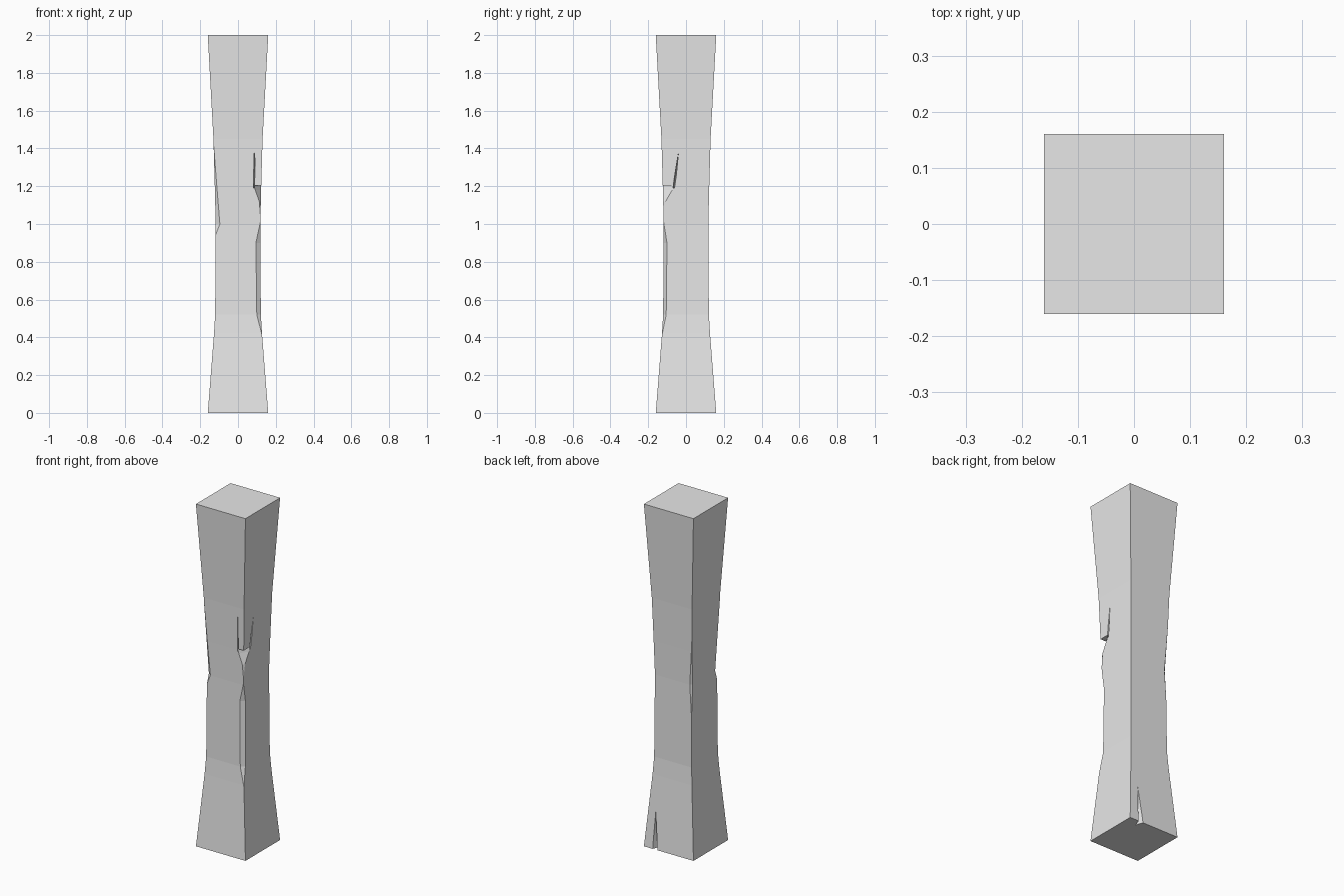
import bpy
import bmesh

if "Cube" in bpy.data.objects:
    bpy.data.objects.remove(bpy.data.objects["Cube"], do_unlink=True)

# Half width of the square post at each height
PROFILE = [(0, .16), (.42, .127), (.52, .121), (1, .118), (1.2, .123), (1.45, .13), (2, .16)]

grey = bpy.data.materials.new("plain_grey")
grey.use_nodes = True
colour = (0.8, 0.8, 0.8, 1)
grey.diffuse_color = colour
grey.node_tree.nodes["Principled BSDF"].inputs["Base Color"].default_value = colour


def half_width(z):
    for (z0, w0), (z1, w1) in zip(PROFILE, PROFILE[1:]):
        if z <= z1:
            return w0 + (w1 - w0) * (z - z0) / (z1 - z0)
    return PROFILE[-1][1]


def finish(bm, name):
    bmesh.ops.recalc_face_normals(bm, faces=bm.faces)
    mesh = bpy.data.meshes.new(name)
    bm.to_mesh(mesh)
    bm.free()
    mesh.materials.append(grey)
    obj = bpy.data.objects.new(name, mesh)
    bpy.context.collection.objects.link(obj)
    return obj


def loft(name, rings):
    """Closed solid through rings of equal point count."""
    bm = bmesh.new()
    loops = [[bm.verts.new(p) for p in ring] for ring in rings]
    n = len(loops[0])
    for low, high in zip(loops, loops[1:]):
        for i in range(n):
            j = (i + 1) % n
            bm.faces.new((low[i], low[j], high[j], high[i]))
    bm.faces.new(loops[0])
    bm.faces.new(loops[-1])
    return finish(bm, name)


def cut(cutter):
    """Subtract the cutter from the post and discard it."""
    bpy.context.view_layer.objects.active = post
    mod = post.modifiers.new("cut", "BOOLEAN")
    mod.operation = "DIFFERENCE"
    mod.solver = "EXACT"
    mod.object = cutter
    bpy.ops.object.modifier_apply(modifier=mod.name)
    bpy.data.objects.remove(cutter, do_unlink=True)


def chip(sx, sy, rx, ry, levels):
    """Splintered corner: bevel whose depth varies with height."""
    rings = []
    e = 0.05
    for z, depth in levels:
        w = half_width(z)
        ax, ay = w - rx * (depth + e), w + ry * e
        bx, by = w + rx * e, w - ry * (depth + e)
        rings.append([(sx * x, sy * y, z) for x, y in ((ax, ay), (bx, by), (bx, ay))])
    cut(loft("chip_cutter", rings))


def crack(place, outer, inner, left, right, tip, bottom, top):
    """Narrow wedge split running up a face; place maps (depth, side, z)."""
    bm = bmesh.new()
    middle = (left + right) / 2
    points = [(outer, left, bottom), (outer, right, bottom), (outer, tip, top),
              (inner, middle, bottom), (inner, tip, top - .01)]
    for p in points:
        bm.verts.new(place(*p))
    bmesh.ops.convex_hull(bm, input=bm.verts)
    cut(finish(bm, "crack_cutter"))


# Waisted square post
post = loft("wooden_post", [[(sx * w, sy * w, z) for sx, sy in
                             ((-1, -1), (1, -1), (1, 1), (-1, 1))] for z, w in PROFILE])

# Worn corners
chip(1, -1, 1.2, .9, [(.4, -.001), (.52, .018), (.9, .02), (1.02, -.001)])
chip(-1, -1, 1, .8, [(.94, -.001), (1, .022), (1.5, -.001)])
chip(-1, 1, 1, 1, [(.79, -.001), (1, .011), (1.29, -.001)])

# Recess below the hanging splinter
chip(1, -1, .7, 1.1, [(1.03, -.001), (1.12, .012), (1.18, .045), (1.205, .055)])

# Splits on either side of the splinter, and one at the foot of the back
crack(lambda d, s, z: (d, s, z), .14, .095, -.072, -.058, -.04, 1.19, 1.38)
crack(lambda d, s, z: (s, -d, z), .14, .1, .08, .09, .088, 1.19, 1.44)
crack(lambda d, s, z: (s, d, z), .17, .115, .07, .105, .095, -.02, .22)
